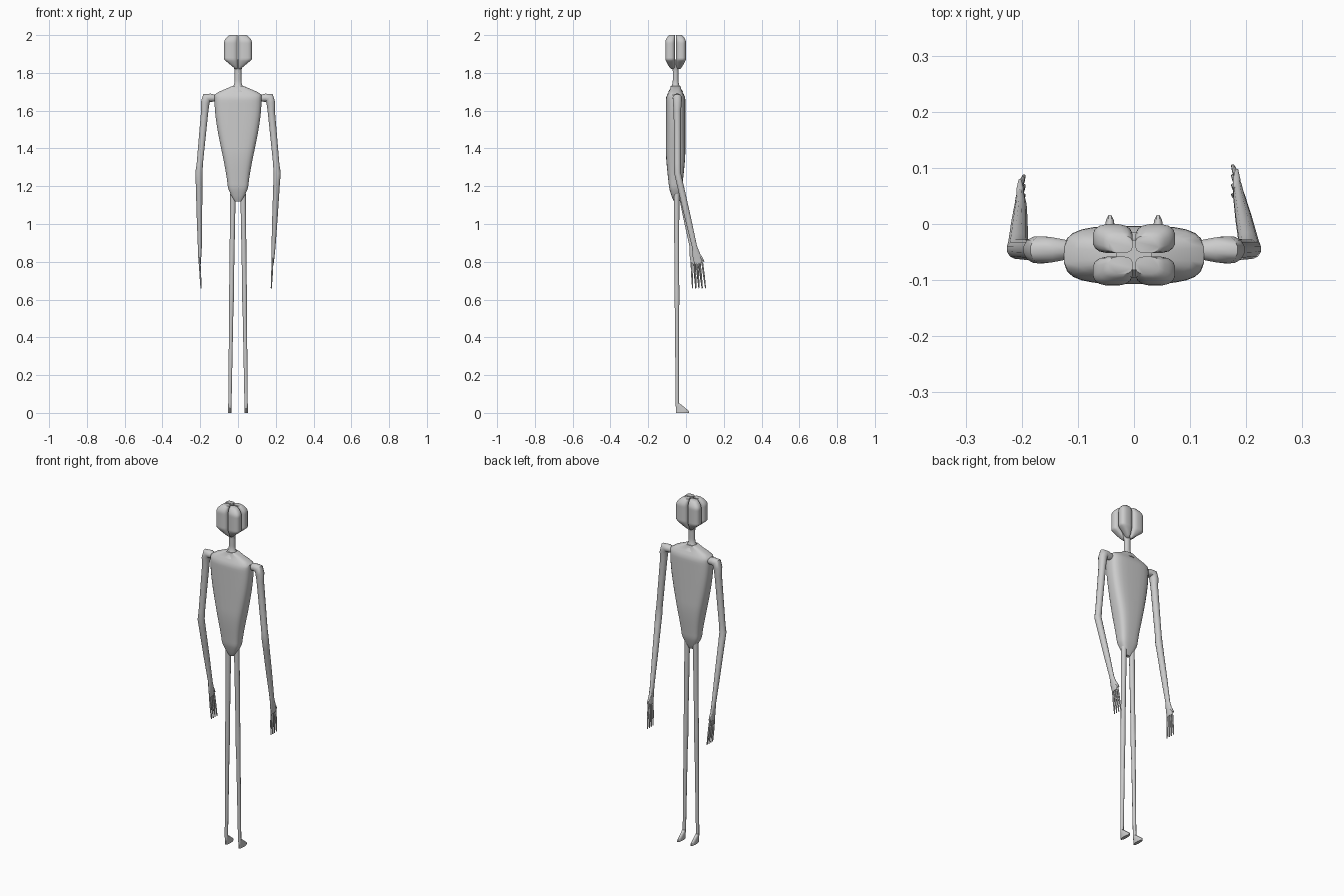
import bpy, bmesh, math
from mathutils import Vector

cube = bpy.data.objects.get("Cube")
if cube:
    bpy.data.objects.remove(cube, do_unlink=True)

grey = bpy.data.materials.new("plain grey")
grey.use_nodes = True
grey.diffuse_color = (0.6, 0.6, 0.6, 1)
grey.node_tree.nodes["Principled BSDF"].inputs["Base Color"].default_value = grey.diffuse_color


def ramp(low, high, value):
    """Rise in a straight line from zero to one between low and high."""
    return min(1, max(0, (value - low) / (high - low)))


def ease(low, high, value):
    """Rise smoothly from zero to one between low and high."""
    t = ramp(low, high, value)
    return t * t * (3 - 2 * t)


def steps(low, high, count):
    return [low + (high - low) * i / count for i in range(count + 1)]


def superellipse(angle, power):
    """Unit cross-section point; a higher power makes it boxier."""
    return [math.copysign(abs(w) ** (2 / power), w) for w in (math.cos(angle), math.sin(angle))]


def loft(name, rings, sides=12, power=2, level=True):
    """Skin (centre, half width, half depth) rings; level rings stay horizontal."""
    bm = bmesh.new()
    centres = [centre for centre, width, depth in rings]
    loops = []
    for i, (centre, width, depth) in enumerate(rings):
        across, along = Vector((1, 0, 0)), Vector((0, 1, 0))
        if not level:
            following = centres[min(i + 1, len(centres) - 1)]
            tangent = (following - centres[max(i - 1, 0)]).normalized()
            along = (along - tangent * along.dot(tangent)).normalized()
            across = along.cross(tangent)
        loop = []
        for k in range(sides):
            u, v = superellipse(math.tau * (k + 0.5) / sides, power)
            loop.append(bm.verts.new(centre + across * width * u + along * depth * v))
        loops.append(loop)
    for lower, upper in zip(loops, loops[1:]):
        for k in range(sides):
            n = (k + 1) % sides
            bm.faces.new((lower[k], lower[n], upper[n], upper[k]))
    bm.faces.new(loops[0])
    bm.faces.new(loops[-1])
    bmesh.ops.recalc_face_normals(bm, faces=bm.faces)
    mesh = bpy.data.meshes.new(name)
    bm.to_mesh(mesh)
    bm.free()
    mesh.materials.append(grey)
    part = bpy.data.objects.new(name, mesh)
    bpy.context.collection.objects.link(part)
    bpy.ops.object.select_all(action='DESELECT')
    bpy.context.view_layer.objects.active = part
    part.select_set(True)
    bpy.ops.object.shade_smooth_by_angle(angle=math.radians(50))


def taper(name, start, end, thick, thin):
    """Straight pointed round piece, such as a finger."""
    middle = start.lerp(end, 0.5)
    rings = [(start, thick, thick), (middle, thick, thick), (end, thin, thin)]
    loft(name, rings, sides=8, level=False)


spine = -0.055

# Torso: boxy, widening from hips to chest, sloping in above the shoulders
torso = []
for z in steps(1.12, 1.73, 40):
    hip = math.sqrt(0.1 + 0.9 * ramp(1.12, 1.19, z))
    slope = ramp(1.69, 1.73, z)
    width = (0.05 + 0.075 * ease(1.12, 1.66, z)) * hip * (1 - 0.75 * slope)
    depth = (0.03 + 0.022 * ease(1.1, 1.4, z)) * hip * (1 - 0.5 * ease(1.66, 1.73, z))
    torso.append((Vector((0, spine, z)), width, depth))
loft("torso", torso, sides=24, power=3.4)

# Neck: narrow in the middle, flaring at both ends
neck = []
for z in steps(1.7, 1.87, 16):
    radius = 0.018 + 0.03 * (1 - ramp(1.7, 1.76, z)) ** 2 + 0.014 * ease(1.81, 1.86, z)
    neck.append((Vector((0, spine, z)), radius, radius * 0.85))
loft("neck", neck, sides=16)

# Head: four lobes parted by a narrow cross-shaped groove
for side, sx in (("left", 1), ("right", -1)):
    for end, sy in (("front", -1), ("back", 1)):
        lobe = []
        for z in steps(1.82, 2, 24):
            chin = 0.15 + 0.85 * ramp(1.82, 1.87, z)
            crown = 1 - 0.4 * ramp(1.96, 2, z) ** 2
            width = 0.036 * chin * crown
            depth = 0.026 * math.sqrt(chin) * crown
            centre = Vector((sx * (width + 0.002), spine + sy * (depth + 0.003), z))
            lobe.append((centre, width, depth))
        loft(f"head_lobe_{end}_{side}", lobe, sides=16, power=2.8)

for side, sx in (("left", 1), ("right", -1)):
    def at(x, y, z):
        return Vector((sx * x, y, z))

    # Leg: thin, slightly thicker at the knee and toward the hip
    hip, ankle = at(0.027, -0.05, 1.16), at(0.043, -0.046, 0.04)
    leg = []
    for t in steps(0, 1, 24):
        centre = ankle.lerp(hip, t)
        knee = max(0, 1 - abs(centre.z - 0.62) / 0.08)
        radius = 0.009 + 0.006 * t + 0.002 * knee
        leg.append((centre, radius, radius))
    loft(f"leg_{side}", leg)

    # Foot: wedge with a straight heel and a long toe
    foot = []
    for z in steps(0, 0.05, 5):
        length = 0.036 - 0.025 * ramp(0.01, 0.05, z)
        foot.append((at(0.043, length + spine, z), 0.01, length))
    loft(f"foot_{side}", foot)

    # Arm: shoulder cap, upper arm, elbow, forearm and flat palm
    out, back = (0, 0) if side == "left" else (0.02, 0.018)
    shift = at(out, -back, 0)
    shoulder, armpit = at(0.166, -0.046, 1.668), at(0.176, -0.046, 1.6)
    elbow = at(0.207, -0.045, 1.27)
    wrist = at(0.188, 0.045, 0.88) + shift * 0.7
    palm = at(0.183, 0.066, 0.79) + shift
    loft(f"arm_{side}", [
        (at(0.12, -0.046, 1.666), 0.018, 0.018),
        (shoulder - at(0.02, 0, 0), 0.023, 0.023),
        (shoulder, 0.027, 0.025),
        (shoulder.lerp(armpit, 0.4) + at(0.004, 0, 0), 0.024, 0.024),
        (armpit, 0.02, 0.02),
        (armpit.lerp(elbow, 0.85), 0.017, 0.018),
        (elbow, 0.02, 0.018),
        (elbow.lerp(wrist, 0.15), 0.018, 0.018),
        (elbow.lerp(wrist, 0.6), 0.015, 0.017),
        (wrist, 0.011, 0.014),
        (wrist.lerp(palm, 0.5), 0.009, 0.022),
        (palm, 0.006, 0.023),
    ], level=False)

    # Four spreading fingers and a thumb
    for i in range(4):
        spread = i - 1.5
        root = palm + at(0, 0.013 * spread, 0.01)
        tip = palm + at(-0.007, 0.012 + 0.017 * spread, -0.13)
        taper(f"finger_{i + 1}_{side}", root, tip, 0.005, 0.003)
    taper(f"thumb_{side}", palm + at(0, -0.005, 0.06), palm + at(0, 0.03, 0.01), 0.007, 0.003)
